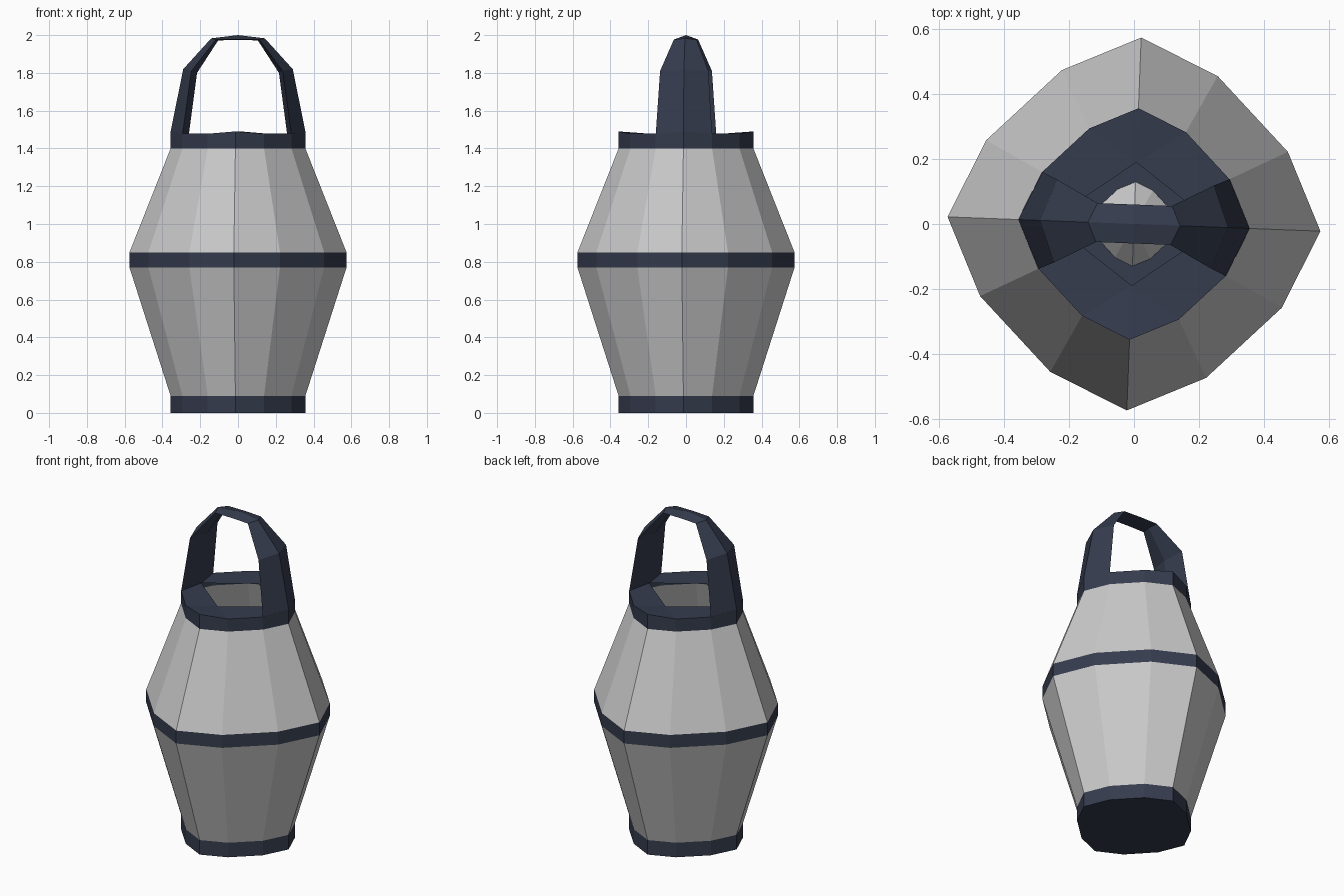
import bpy, math

if "Cube" in bpy.data.objects:
    bpy.data.objects.remove(bpy.data.objects["Cube"])

TWIST = math.radians(-2.2)


def material(name, rgb):
    m = bpy.data.materials.new(name)
    m.diffuse_color = (*rgb, 1)
    m.use_nodes = True
    m.node_tree.nodes["Principled BSDF"].inputs["Base Color"].default_value = m.diffuse_color
    return m


GREY = material("light grey", (0.60, 0.60, 0.60))
NAVY = material("dark navy", (0.036, 0.045, 0.076))


def make(name, verts, faces, mat):
    me = bpy.data.meshes.new(name)
    me.from_pydata(verts, [], faces)
    me.materials.append(mat)
    ob = bpy.data.objects.new(name, me)
    ob.rotation_euler.z = TWIST
    bpy.context.collection.objects.link(ob)
    return ob


def ring(r, z):
    """Twelve-sided ring, slightly pointed along the four axes."""
    out = []
    for k in range(4):
        for deg, f in ((0, 1), (27.3, 0.911), (62.7, 0.911)):
            a = math.radians(deg + 90 * k)
            out.append((r * f * math.cos(a), r * f * math.sin(a), z))
    return out


def loft(name, rings, mat, caps=(False, False)):
    n = len(rings[0])
    verts = [v for rg in rings for v in rg]
    faces = [(i * n + j, i * n + (j + 1) % n, (i + 1) * n + (j + 1) % n, (i + 1) * n + j)
             for i in range(len(rings) - 1) for j in range(n)]
    if caps[0]:
        faces.append(tuple(reversed(range(n))))
    if caps[1]:
        faces.append(tuple(range(len(verts) - n, len(verts))))
    return make(name, verts, faces, mat)


R, W = 0.357, 0.575

# Rim crown: low everywhere except at the front and back points
rim = [(x, y, 1.49 if i in (0, 3, 6, 9) else 1.478)
       for i, (x, y, z) in enumerate(ring(R, 1.478))]

# Shell parts
loft("base_band", [ring(R, 0), ring(R, 0.09)], NAVY, (True, False))
loft("lower_body", [ring(R, 0.09), ring(W, 0.77)], GREY)
loft("middle_band", [ring(W, 0.77), ring(W, 0.85)], NAVY)
loft("upper_body", [ring(W, 0.85), ring(R, 1.40)], GREY)
loft("rim_band", [ring(R, 1.40), rim], NAVY)
loft("inner_bump", [ring(0.13, 0.005), ring(0.05, 0.10)], GREY, (False, True))

# Rim top with a diamond opening
hole = [(0.26, 0, 1.478), (0, 0.19, 1.478), (-0.26, 0, 1.478), (0, -0.19, 1.478)]
faces = []
for k in range(4):
    o = [(3 * k + i) % 12 for i in range(4)]
    a, b = 12 + k, 12 + (k + 1) % 4
    if k % 2 == 0:      # starts at a handle foot
        faces += [(a, o[1], o[2]), (a, o[2], b), (b, o[2], o[3])]
    else:               # ends at a handle foot
        faces += [(a, o[0], o[1]), (a, o[1], b), (b, o[1], o[2])]
make("rim_top", rim + hole, faces, NAVY)

# Handle: rhombus sections (outer, back, inner, front) swept over the opening
# (outer x, outer z, side x, side y, side z, inner x, inner z)
half = [(0.357, 1.49, 0.288, 0.149, 1.478, 0.26, 1.478),
        (0.29, 1.82, 0.242, 0.128, 1.81, 0.217, 1.80),
        (0.142, 1.983, 0.115, 0.06, 1.976, 0.105, 1.972)]
top = (0, 2.0, 0, 0.06, 1.978, 0, 1.975)


def section(s, sign):
    ox, oz, sx, sy, sz, ix, iz = s
    return [(sign * ox, 0, oz), (sign * sx, -sy, sz), (sign * ix, 0, iz), (sign * sx, sy, sz)]


path = ([section(s, 1) for s in half] + [section(top, 1)]
        + [section(s, -1) for s in reversed(half)])
handle = loft("handle", path, NAVY)
handle.data.flip_normals()
